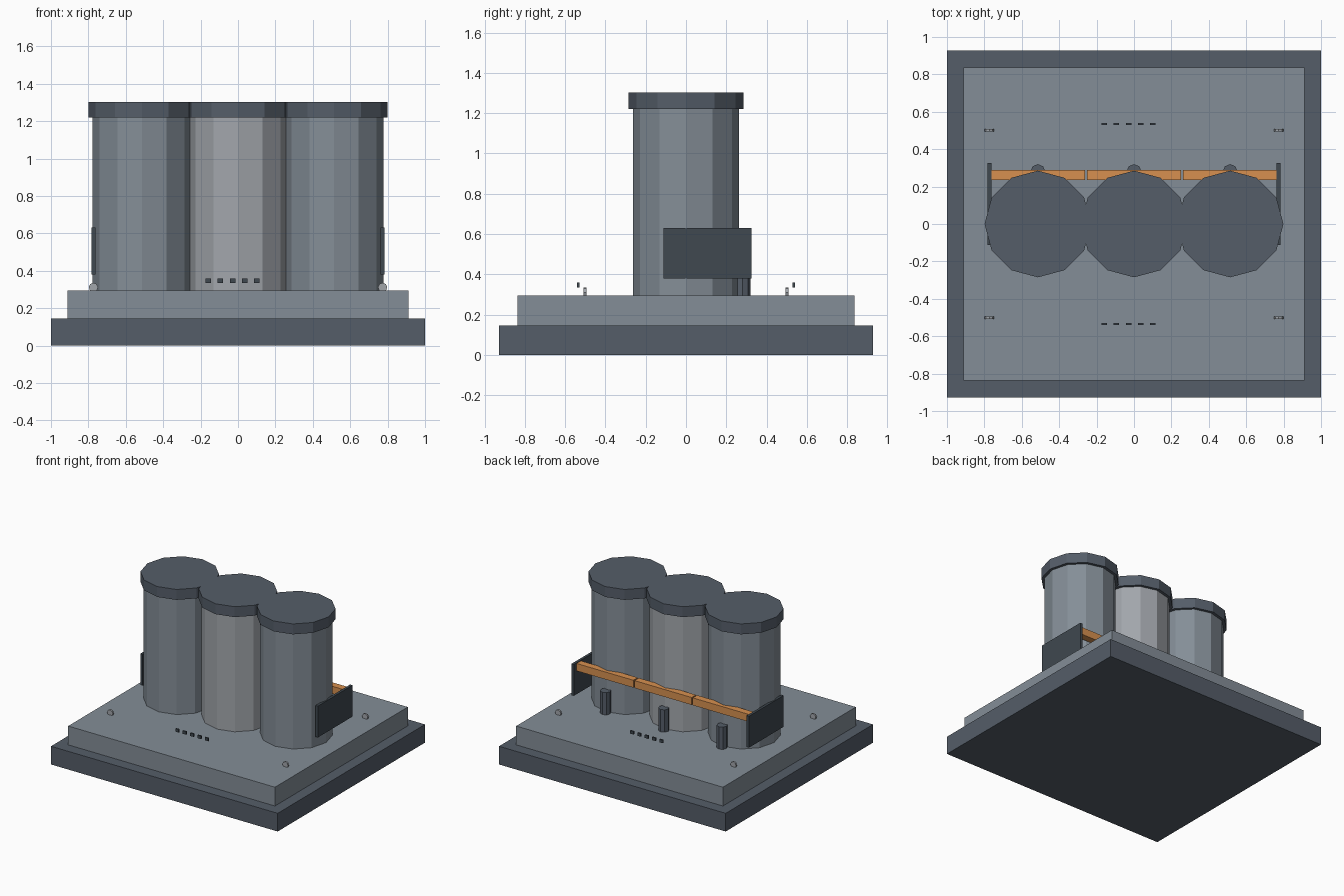
import bpy
from math import pi

if "Cube" in bpy.data.objects:
    bpy.data.objects.remove(bpy.data.objects["Cube"])


def material(name, rgb):
    m = bpy.data.materials.new(name)
    m.diffuse_color = (*rgb, 1)
    m.use_nodes = True
    m.node_tree.nodes["Principled BSDF"].inputs["Base Color"].default_value = m.diffuse_color
    return m


DARK = material("dark_slate", (0.09, 0.11, 0.14))
MID = material("blue_grey", (0.23, 0.27, 0.31))
LIGHT = material("light_grey", (0.36, 0.38, 0.41))
PLATE = material("plate_grey", (0.05, 0.065, 0.08))
ORANGE = material("orange_pipe", (0.68, 0.28, 0.08))


def finish(name, mat):
    ob = bpy.context.object
    ob.name = name
    ob.data.materials.append(mat)
    return ob


def box(name, lo, hi, mat):
    bpy.ops.mesh.primitive_cube_add(size=1, location=[(a + b) / 2 for a, b in zip(lo, hi)])
    ob = finish(name, mat)
    ob.scale = [b - a for a, b in zip(lo, hi)]
    return ob


def drum(name, x, y, z0, z1, r, sides, mat):
    bpy.ops.mesh.primitive_cylinder_add(vertices=sides, radius=r, depth=z1 - z0,
                                        location=(x, y, (z0 + z1) / 2))
    return finish(name, mat)


# Stepped base
box("base_plinth", (-1, -0.928, 0), (1, 0.928, 0.145), DARK)
box("base_slab", (-0.912, -0.837, 0.145), (0.912, 0.837, 0.295), MID)

# Three silos, each with cap, rear outlet post and pipe segment
for i, x in enumerate((-0.514, 0, 0.514)):
    drum(f"silo_body_{i}", x, 0, 0.29, 1.22, 0.263, 12, LIGHT if x == 0 else MID)
    drum(f"silo_cap_{i}", x, 0, 1.22, 1.303, 0.285, 12, DARK)
    drum(f"outlet_post_{i}", x, 0.28, 0.29, 0.473, 0.04, 8, DARK)
    box(f"rear_pipe_{i}", (x - 0.252, 0.235, 0.566), (x + 0.252, 0.29, 0.625), ORANGE)

# Side plates and corner bolts
for sx in (-1, 1):
    xa, xb = sorted((sx * 0.762, sx * 0.783))
    box("side_plate", (xa, -0.112, 0.38), (xb, 0.325, 0.63), PLATE)
    for sy in (-1, 1):
        bolt = drum("corner_bolt", sx * 0.773, sy * 0.502, 0.304, 0.318, 0.025, 8, LIGHT)
        bolt.rotation_euler.x = pi / 2

# Floating vent slots front and back
for sy in (-1, 1):
    for k in range(5):
        x = -0.159 + k * 0.065
        box("vent_slot", (x - 0.015, sy * 0.535 - 0.006, 0.335),
            (x + 0.015, sy * 0.535 + 0.006, 0.359), PLATE)
